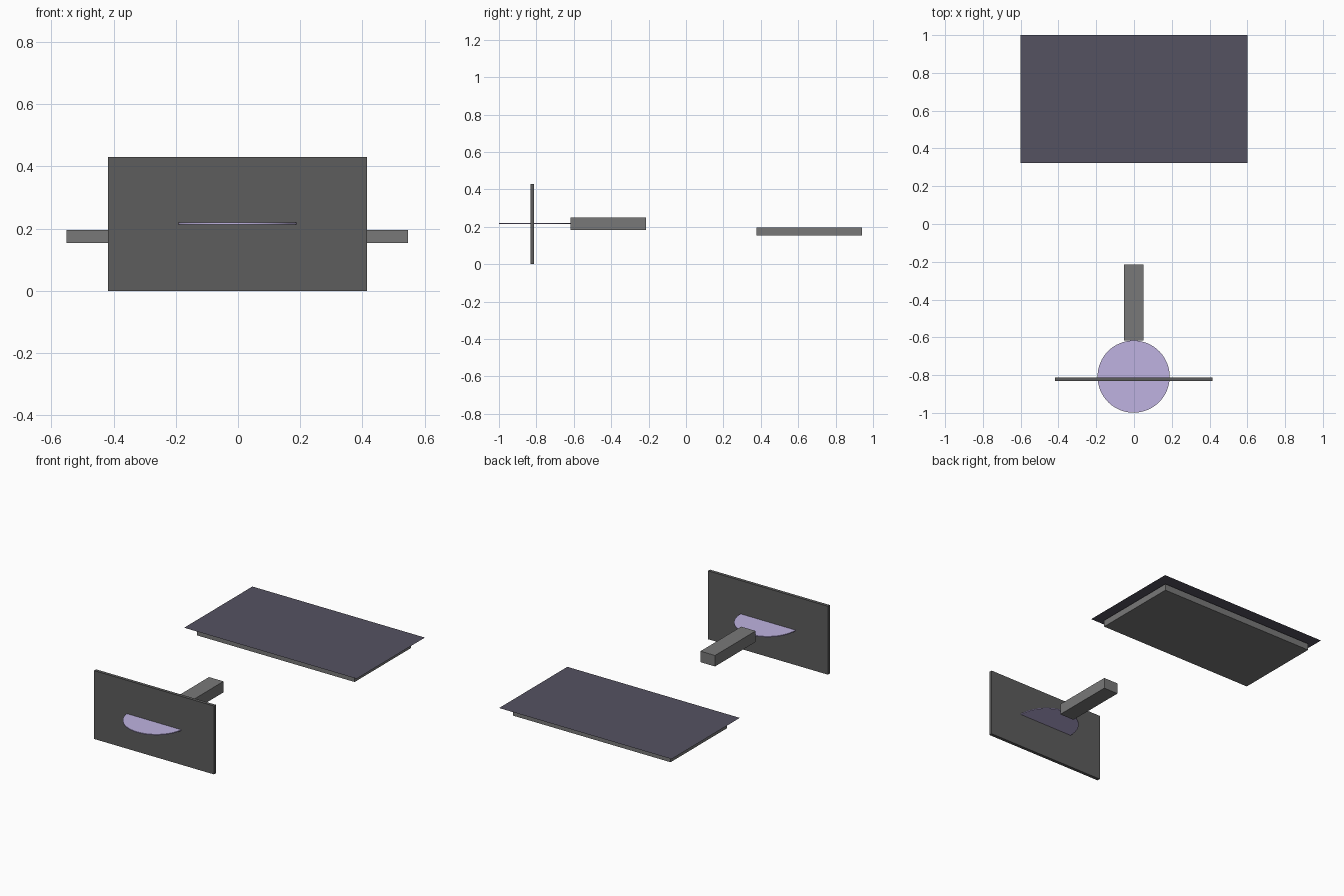
import bpy

if "Cube" in bpy.data.objects:
    bpy.data.objects.remove(bpy.data.objects["Cube"])


def paint(obj, name, rgb):
    mat = bpy.data.materials.get(name) or bpy.data.materials.new(name)
    mat.diffuse_color = (*rgb, 1)
    mat.use_nodes = True
    mat.node_tree.nodes["Principled BSDF"].inputs["Base Color"].default_value = mat.diffuse_color
    obj.data.materials.append(mat)


def box(name, lo, hi):
    bpy.ops.mesh.primitive_cube_add(
        size=1, location=[(a + b) / 2 for a, b in zip(lo, hi)])
    obj = bpy.context.object
    obj.name = name
    obj.scale = [b - a for a, b in zip(lo, hi)]
    bpy.ops.object.transform_apply(location=False, rotation=False, scale=True)
    return obj


# Upright panel crossing the disc
panel = box("upright_panel", (-0.418, -0.832, 0), (0.415, -0.812, 0.43))
paint(panel, "dark_grey", (0.11, 0.11, 0.11))

# Thin round blade and its square handle
bpy.ops.mesh.primitive_cylinder_add(
    vertices=64, radius=0.191, depth=0.006, location=(-0.002, -0.808, 0.217))
disc = bpy.context.object
disc.name = "round_disc"
bpy.ops.object.shade_smooth_by_angle()
paint(disc, "lilac", (0.52, 0.45, 0.75))

handle = box("handle", (-0.052, -0.618, 0.182), (0.049, -0.214, 0.251))
paint(handle, "mid_grey", (0.19, 0.19, 0.19))

# Flat table: supporting slab with a very thin sheet floating just above
slab = box("table_slab", (-0.551, 0.378, 0.154), (0.547, 0.94, 0.196))
paint(slab, "mid_grey", (0.19, 0.19, 0.19))

bpy.ops.mesh.primitive_plane_add(size=1, location=(0, 0.661, 0.21))
sheet = bpy.context.object
sheet.name = "table_sheet"
sheet.scale = (1.2, 0.678, 1)
bpy.ops.object.transform_apply(location=False, rotation=False, scale=True)
paint(sheet, "slate", (0.09, 0.085, 0.12))
